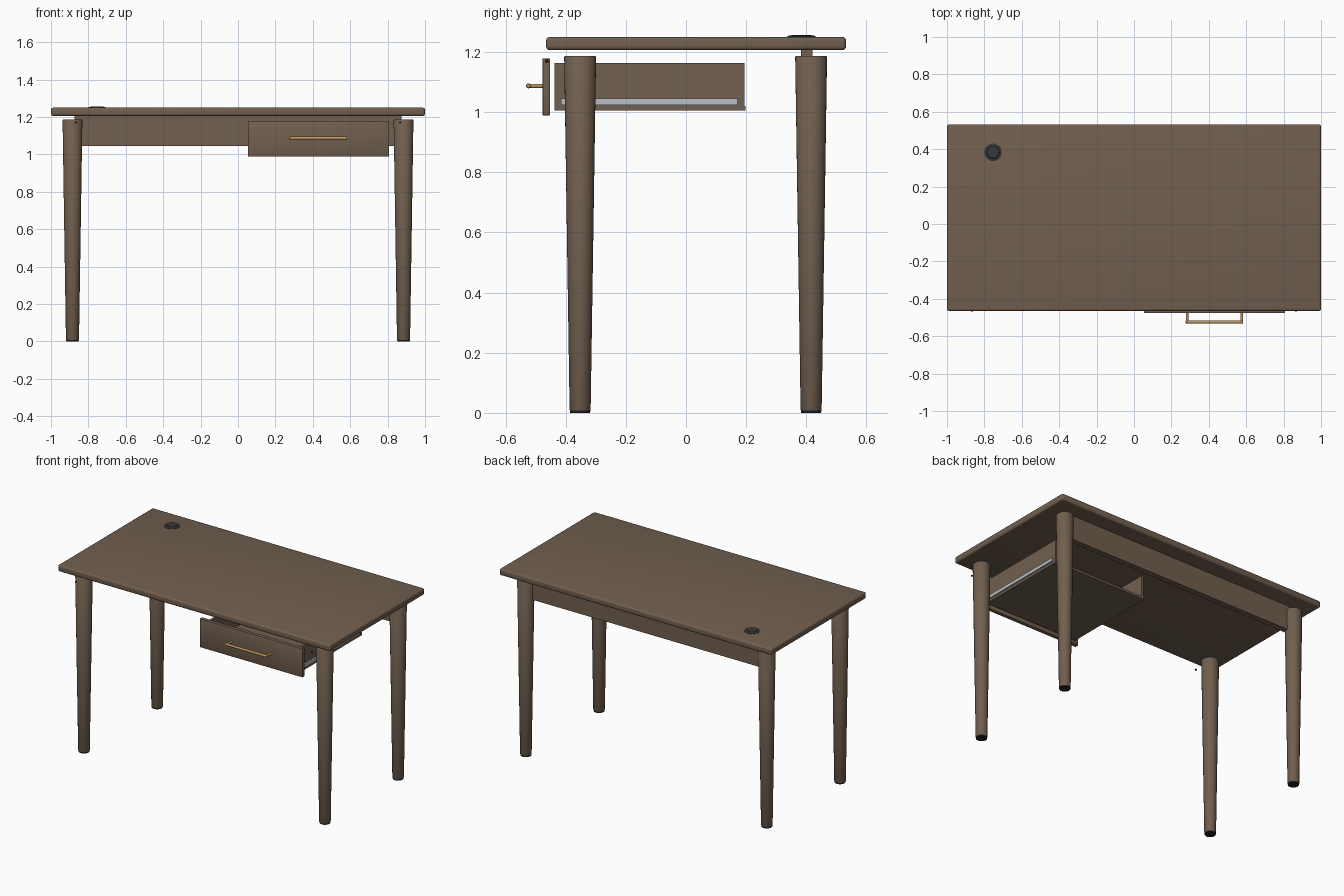
import bpy, bmesh, math
from mathutils import Matrix

if "Cube" in bpy.data.objects:
    bpy.data.objects.remove(bpy.data.objects["Cube"])


def material(name, color):
    m = bpy.data.materials.new(name)
    m.diffuse_color = (*color, 1)
    m.use_nodes = True
    m.node_tree.nodes["Principled BSDF"].inputs["Base Color"].default_value = m.diffuse_color
    return m


wood = material("brown wood", (0.165, 0.115, 0.078))
black = material("black rubber", (0.016, 0.016, 0.017))
dark = material("dark plastic", (0.04, 0.04, 0.042))
steel = material("light steel", (0.50, 0.53, 0.56))
brass = material("brass", (0.50, 0.30, 0.11))


def finish(name, bm, mat, smooth=True):
    me = bpy.data.meshes.new(name)
    bm.to_mesh(me)
    bm.free()
    me.materials.append(mat)
    ob = bpy.data.objects.new(name, me)
    bpy.context.collection.objects.link(ob)
    if smooth:
        bpy.ops.object.select_all(action='DESELECT')
        ob.select_set(True)
        bpy.context.view_layer.objects.active = ob
        bpy.ops.object.shade_smooth_by_angle(angle=math.radians(35))
    return ob


def box(name, x, y, z, mat, bevel=0.0, segments=2):
    """Box from (min, max) ranges, with optional rounded edges."""
    bm = bmesh.new()
    bmesh.ops.create_cube(bm, size=1)
    for v in bm.verts:
        v.co = [r[0] if c < 0 else r[1] for c, r in zip(v.co, (x, y, z))]
    if bevel:
        bmesh.ops.bevel(bm, geom=bm.edges[:], offset=bevel, segments=segments,
                        profile=0.5, affect='EDGES')
    return finish(name, bm, mat, bevel > 0)


def lathe(name, profile, loc, mat, axis='Z', sides=32):
    """Closed turned part from (radius, height) points along an axis."""
    bm = bmesh.new()
    rings = [[bm.verts.new((r * math.cos(2 * math.pi * i / sides),
                            r * math.sin(2 * math.pi * i / sides), h))
              for i in range(sides)] for r, h in profile]
    for a, b in zip(rings, rings[1:]):
        for i in range(sides):
            j = (i + 1) % sides
            bm.faces.new((a[i], a[j], b[j], b[i]))
    bm.faces.new(rings[0][::-1])
    bm.faces.new(rings[-1])
    turn = {'Z': Matrix(), 'X': Matrix.Rotation(math.pi / 2, 4, 'Y'),
            'Y': Matrix.Rotation(math.pi / 2, 4, 'X')}[axis]
    bm.transform(Matrix.Translation(loc) @ turn)
    return finish(name, bm, mat)


# Tabletop, cable grommet and back apron
box("tabletop", (-1, 1), (-0.465, 0.532), (1.206, 1.25), wood, 0.012, 4)
lathe("cable_grommet", [(0.047, 1.248), (0.047, 1.252), (0.043, 1.254),
                        (0.034, 1.255), (0.032, 1.257)], (-0.754, 0.384, 0), dark)
box("back_apron", (-0.875, 0.875), (0.382, 0.42), (1.045, 1.207), wood)

# Tapered legs with rubber feet
for side, x in (("left", -0.885), ("right", 0.885)):
    for end, y in (("front", -0.352), ("back", 0.416)):
        lathe(f"{end}_{side}_leg", [(0.034, 0.008), (0.035, 0.01), (0.053, 1.183),
                                    (0.051, 1.186)], (x, y, 0), wood)
        lathe(f"{end}_{side}_foot", [(0.033, 0), (0.034, 0.008)], (x, y, 0), black)
    # small screw head in front of each front leg
    lathe(f"{side}_screw", [(0.003, -0.006), (0.006, -0.003), (0.006, 0.003),
                            (0.003, 0.006)], (0.867 * x / 0.885, -0.463, 1.17),
          dark, 'Y', 12)

# Drawer: front panel, tray bottom and two sides (open at the back)
C = 0.43
box("drawer_front", (C - 0.377, C + 0.377), (-0.477, -0.452), (0.989, 1.179),
    wood, 0.003)
box("drawer_bottom", (C - 0.343, C + 0.343), (-0.438, 0.198), (1.005, 1.02), wood)
for side, s in (("left", -1), ("right", 1)):
    box(f"drawer_{side}_side", sorted((C + s * 0.325, C + s * 0.34)),
        (-0.438, 0.194), (1.02, 1.163), wood)
    box(f"drawer_{side}_slide", sorted((C + s * 0.34, C + s * 0.35)),
        (-0.416, 0.171), (1.024, 1.045), steel)
    # handle posts
    lathe(f"handle_{side}_post", [(0.007, 0), (0.007, 0.048)],
          (C + s * 0.146, -0.476, 1.087), brass, 'Y', 20)

# Handle bar
lathe("handle_bar", [(0.006, -0.154), (0.008, -0.152), (0.008, 0.152),
                     (0.006, 0.154)], (C, -0.524, 1.087), brass, 'X', 20)
